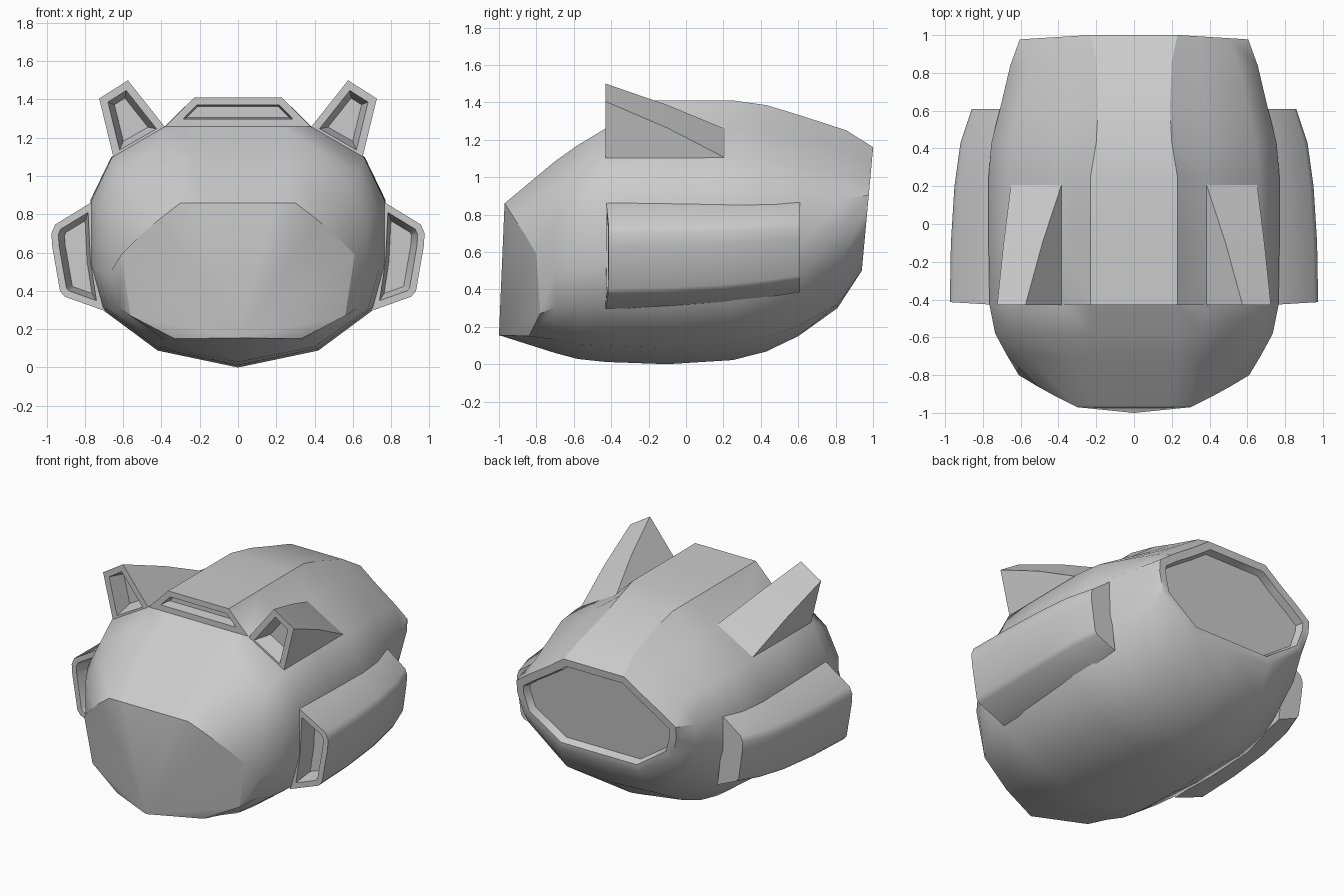
import bpy, bmesh, math
from mathutils import Vector

cube = bpy.data.objects.get("Cube")
if cube:
    bpy.data.objects.remove(cube, do_unlink=True)

grey = bpy.data.materials.new("plain grey")
grey.use_nodes = True
grey.diffuse_color = (0.6, 0.6, 0.6, 1)
grey.node_tree.nodes["Principled BSDF"].inputs["Base Color"].default_value = (0.6, 0.6, 0.6, 1)


def loft(bm, sections):
    """Skin a list of closed sections and return their vertex rings."""
    rings = [[bm.verts.new(p) for p in s] for s in sections]
    n = len(rings[0])
    for a, b in zip(rings, rings[1:]):
        for i in range(n):
            j = (i + 1) % n
            bm.faces.new((a[i], a[j], b[j], b[i]))
    return rings


def recess(bm, face, rim, taper, depth):
    """Leave a rim round the face and sink its middle."""
    bm.normal_update()
    bmesh.ops.inset_region(bm, faces=[face], thickness=rim, use_even_offset=True)
    bm.normal_update()
    bmesh.ops.inset_region(bm, faces=[face], thickness=taper, depth=-depth,
                           use_even_offset=True)


def finish(bm, name, mirrored=False, angle=42):
    mesh = bpy.data.meshes.new(name)
    bm.to_mesh(mesh)
    bm.free()
    mesh.materials.append(grey)
    ob = bpy.data.objects.new(name, mesh)
    bpy.context.collection.objects.link(ob)
    bpy.ops.object.select_all(action='DESELECT')
    ob.select_set(True)
    bpy.context.view_layer.objects.active = ob
    bpy.ops.object.shade_smooth_by_angle(angle=math.radians(angle))
    if mirrored:
        ob.modifiers.new("Mirror", 'MIRROR').use_mirror_merge = False
    return ob


# Hull: half sections from keel to shoulder, as fractions of width and height
MID = [(0, 0), (.545, .07), (.92, .24), (1, .42), (1, .69), (.86, .87), (.494, 1)]
TAIL = [(0, 0), (.5, 0), (.93, .31), (1, .56), (1, .7), (.83, .83), (.58, 1)]
# y, half width, keel z, shoulder z, ridge z, ridge half width, tail blend, lean
STATIONS = [
    (-.70, .67, .06, 1.085, 1.085, .23, 0, 0),
    (-.58, .735, .028, 1.17, 1.17, .23, 0, 0),
    (-.43, .765, .012, 1.26, 1.26, .23, 0, 0),
    (-.43, .765, .012, 1.26, 1.41, .23, 0, 0),
    (-.10, .77, 0, 1.26, 1.41, .23, 0, 0),
    (.25, .77, .022, 1.26, 1.41, .23, 0, 0),
    (.43, .755, .068, 1.25, 1.385, .2, .1, 0),
    (.60, .71, .15, 1.21, 1.33, .19, .3, .01),
    (.81, .655, .30, 1.145, 1.25, .2, .65, .05),
    (.94, .605, .50, 1.075, 1.16, .23, 1, .092),
]
NOSE = [(0, -1, .155), (.33, -.84, .15), (.56, -.78, .27), (.61, -.80, .59),
        (.51, -.86, .69), (.41, -.915, .775), (.30, -.97, .86), (.2, -.97, .86)]


def full(half):
    """Close a half section by mirroring all but the keel point."""
    return [(-x, y, z) for x, y, z in reversed(half[1:])] + half


def station(y, w, zb, zs, zt, rx, blend, lean):
    half = []
    for m, t in zip(MID, TAIL):
        u = m[0] + (t[0] - m[0]) * blend
        v = m[1] + (t[1] - m[1]) * blend
        h = v * (zs - zb)
        half.append((u * w, y + lean * h, zb + h))
    half.append((rx, y + lean * (zt - zb), zt))
    return full(half)


bm = bmesh.new()
rings = loft(bm, [full(NOSE)] + [station(*s) for s in STATIONS])
nose = rings[0]
n = len(nose)
keel = n // 2
# Nose plate fans out from the keel point
for i in range(n):
    j = (i + 1) % n
    if keel not in (i, j):
        bm.faces.new((nose[keel], nose[j], nose[i]))
tail_face = bm.faces.new(rings[-1])
# Crisp nose outline and ridge lines
for i in range(n):
    bm.edges.get((nose[i], nose[(i + 1) % n])).smooth = False
for a, b in zip(rings[4:], rings[5:]):
    for i in (0, n - 1):
        bm.edges.get((a[i], b[i])).smooth = False
bmesh.ops.remove_doubles(bm, verts=bm.verts[:], dist=1e-4)
bmesh.ops.recalc_face_normals(bm, faces=bm.faces[:])
# Top intake in the step of the ridge
step = [f for f in bm.faces if all(abs(v.co.y + .43) < 1e-4 for v in f.verts)]
step_face = bmesh.ops.dissolve_faces(bm, faces=step)["region"][0]
recess(bm, step_face, .038, .008, .07)
# Sunken tail plate
tail_face = max(bm.faces, key=lambda f: f.calc_center_median().y)
recess(bm, tail_face, .05, .015, .05)
finish(bm, "hull")


def capped(sections):
    """Loft closed at both ends; returns the mesh and its front face."""
    bm = bmesh.new()
    rings = loft(bm, sections)
    front = bm.faces.new(rings[0])
    bm.faces.new(rings[-1])
    bmesh.ops.remove_doubles(bm, verts=bm.verts[:], dist=1e-4)
    bmesh.ops.recalc_face_normals(bm, faces=bm.faces[:])
    return bm, front


# Upper intakes: wedges that sink into the shoulders towards the back
base = [Vector((.365, 1.235)), Vector((.645, 1.075))]
crest = [Vector((.725, 1.405)), Vector((.575, 1.50))]
sections = []
for y, f in ((-.43, 1), (-.10, .57), (.245, .03)):
    tops = [base[1].lerp(crest[0], f), base[0].lerp(crest[1], f)]
    sections.append([(p.x, y, p.y) for p in base + tops])
bm, front = capped(sections)
recess(bm, front, .04, .03, .11)
finish(bm, "upper_intakes", mirrored=True, angle=25)

# Side pods: the section shrinks towards the hull at the back
POD = [(.75, .872), (.955, .747), (.975, .70), (.97, .63), (.93, .40),
       (.905, .37), (.695, .295), (.735, .56)]
sections = []
for y, f, low in ((-.43, 1, 0), (-.1, .985, .01), (.2, .935, .03),
                  (.43, .85, .06), (.61, .69, .09)):
    ring = []
    for x, z in POD:
        slant = .06 * max(0, x - .7) if y < -.4 else 0
        ring.append((.6 + (x - .6) * f, y + slant, z + low * (.86 - z) / .56))
    sections.append(ring)
bm, front = capped(sections)
recess(bm, front, .036, .025, .12)
finish(bm, "side_pods", mirrored=True)
